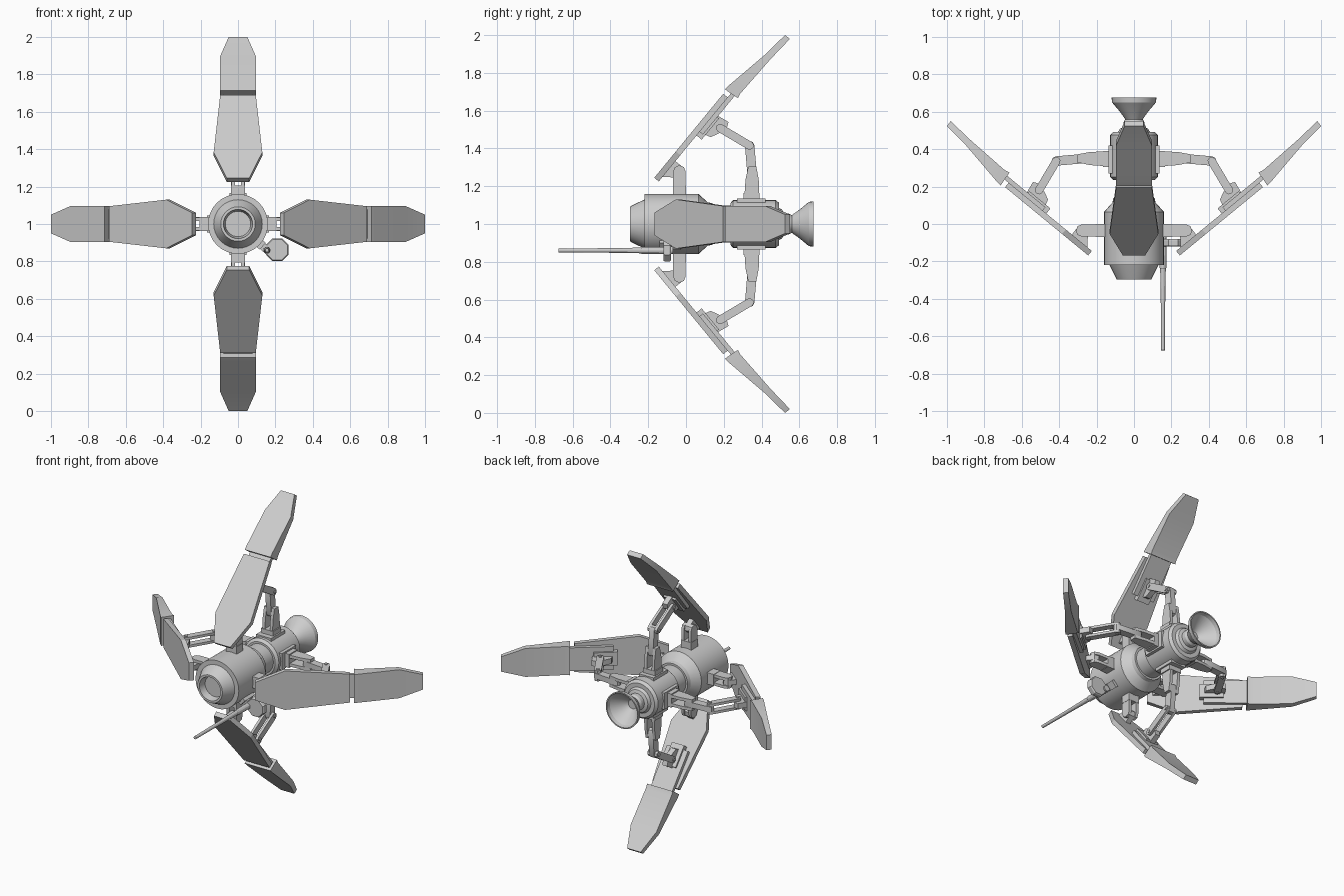
import bpy, bmesh, math
from mathutils import Matrix, Vector

if "Cube" in bpy.data.objects:
    bpy.data.objects.remove(bpy.data.objects["Cube"])

grey = bpy.data.materials.new("light_grey")
grey.diffuse_color = (0.61, 0.61, 0.61, 1)
grey.use_nodes = True
grey.node_tree.nodes["Principled BSDF"].inputs["Base Color"].default_value = grey.diffuse_color
AXIS = Matrix.Translation((0, 0, 1))      # hull axis runs along y at z = 1


def finish(name, bm, matrix):
    bmesh.ops.remove_doubles(bm, verts=bm.verts, dist=1e-5)
    bmesh.ops.recalc_face_normals(bm, faces=bm.faces)
    for f in bm.faces:
        f.smooth = True
    for e in bm.edges:
        e.smooth = e.is_manifold and e.calc_face_angle(0) < math.radians(25)
    bm.transform(matrix)
    me = bpy.data.meshes.new(name)
    bm.to_mesh(me)
    bm.free()
    me.materials.append(grey)
    ob = bpy.data.objects.new(name, me)
    bpy.context.collection.objects.link(ob)
    return ob


def lathe(name, profile, n=32, matrix=AXIS):
    """Revolve (y, radius) points about the y axis; ends at radius 0 close."""
    bm = bmesh.new()
    rings = [[bm.verts.new((r * math.sin(2 * math.pi * i / n), y, r * math.cos(2 * math.pi * i / n)))
              for i in range(n)] for y, r in profile]
    for a, b in zip(rings, rings[1:]):
        for i in range(n):
            j = (i + 1) % n
            bm.faces.new((a[i], a[j], b[j], b[i]))
    bmesh.ops.dissolve_degenerate(bm, dist=1e-6, edges=bm.edges)
    return finish(name, bm, matrix)


def loft(bm, sections):
    """Skin equal-length loops of points and cap both ends."""
    loops = [[bm.verts.new(p) for p in s] for s in sections]
    n = len(loops[0])
    for a, b in zip(loops, loops[1:]):
        for i in range(n):
            j = (i + 1) % n
            bm.faces.new((a[i], a[j], b[j], b[i]))
    bm.faces.new(loops[0])
    bm.faces.new(loops[-1])


def slab(bm, outline, x0, x1):
    """Extrude a (y, r) outline across x."""
    loft(bm, [[(x, y, r) for y, r in outline] for x in (x0, x1)])


def cheeks(bm, outline, inner, outer):
    for s in (-1, 1):
        slab(bm, outline, s * inner, s * outer)


def box(bm, x, y0, y1, z0, z1):
    slab(bm, [(y0, z0), (y1, z0), (y1, z1), (y0, z1)], -x, x)


def link_outline(a, b, w, n=5):
    """Bar with rounded ends between two (y, r) pivots."""
    ang = math.atan2(b[1] - a[1], b[0] - a[0])
    pts = []
    for c, start in ((b, -math.pi / 2), (a, math.pi / 2)):
        for i in range(n):
            t = ang + start + math.pi * i / (n - 1)
            pts.append((c[0] + w * math.cos(t), c[1] + w * math.sin(t)))
    return pts


# Hull: front module with recessed nose, connecting tube, rear module
lathe("front_hull", [(-.25, 0), (-.25, .068), (-.285, .076), (-.296, .078), (-.296, .092), (-.285, .098),
                     (-.22, .13), (-.22, .16), (.065, .16), (.115, .115), (.14, .11), (.14, 0)])
lathe("connecting_tube", [(.12, 0), (.12, .097), (.26, .097), (.26, 0)])
lathe("rear_hull", [(.235, 0), (.235, .11), (.25, .127), (.475, .127), (.492, .112), (.492, .085),
                    (.51, .075), (.52, .05), (.52, 0)])
# Engine bell, hollow
lathe("engine_bell", [(.51, 0), (.51, .055), (.545, .055), (.56, .047), (.60, .075), (.65, .117),
                      (.675, .12), (.675, .112), (.65, .107), (.60, .065), (.565, .03), (.565, 0)])

# Wing frame: origin, direction along the wing, and direction of its back side
O, D, N = Vector((-.168, .245)), Vector((.635, .773)), Vector((.773, -.635))


def on_wing(x, s, t):
    p = O + D * s + N * t
    return (x, p.x, p.y)


def build_wing(tag, m):
    # Inner panel
    bm = bmesh.new()
    half = [(.06, 0), (.13, .18), (.095, .575)]
    outline = half + [(-x, s) for x, s in reversed(half)]
    loft(bm, [[on_wing(x, s, t) for x, s in outline] for t in (0, .031)])
    finish("inner_panel_" + tag, bm, m)

    # Back plate joining the two panels
    bm = bmesh.new()
    loft(bm, [[on_wing(x, s, t) for x, s in ((-.078, .34), (.078, .34), (.078, .64), (-.078, .64))]
              for t in (.03, .054)])
    finish("back_plate_" + tag, bm, m)

    # Outer panel: thick root thinning to the tip
    bm = bmesh.new()
    secs = [(.206, .713, .275, .666, .095), (.225, .732, .287, .690, .095),
            (.42, .898, .447, .872, .095), (.524, 1.0, .55, .98, .05)]
    loft(bm, [[(-w, fy, fr), (w, fy, fr), (w, by, br), (-w, by, br)] for fy, fr, by, br, w in secs])
    finish("outer_panel_" + tag, bm, m)

    # Front hinge: block and fork on hull, lug on panel, pin
    bm = bmesh.new()
    box(bm, .038, -.07, 0, .13, .205)
    cheeks(bm, [(-.068, .2), (-.002, .2)] + link_outline((-.035, .22), (-.035, .278), .033)[:5], .017, .036)
    finish("front_fork_" + tag, bm, m)
    bm = bmesh.new()
    slab(bm, [(-.125, .25), (-.06, .335), (-.015, .30), (-.01, .27), (-.04, .245)], -.017, .017)
    finish("front_lug_" + tag, bm, m)

    # Rear arm: base and tapering fork on rear hull
    bm = bmesh.new()
    box(bm, .055, .27, .42, .1, .135)
    box(bm, .045, .305, .39, .13, .165)
    cheeks(bm, [(.31, .16), (.388, .16), (.385, .235), (.372, .305), (.33, .305), (.315, .235)], .018, .038)
    finish("rear_fork_" + tag, bm, m)
    # Lower link (single bar) and upper link (two bars with pins)
    bm = bmesh.new()
    slab(bm, link_outline((.35, .265), (.337, .415), .025), -.018, .018)
    finish("lower_link_" + tag, bm, m)
    bm = bmesh.new()
    cheeks(bm, link_outline((.337, .415), (.18, .508), .022), .018, .035)
    for p in ((.337, .415), (.18, .508)):
        slab(bm, [(p[0] + .011 * math.cos(a * math.pi / 4), p[1] + .011 * math.sin(a * math.pi / 4))
                  for a in range(8)], -.04, .04)
    finish("upper_link_" + tag, bm, m)
    # Panel mount for the upper link
    bm = bmesh.new()
    loft(bm, [[on_wing(x, s, t) for x, s in ((-.045, .315), (.045, .315), (.045, .46), (-.045, .46))]
              for t in (.03, .066)])
    slab(bm, [(.09, .478), (.165, .575), (.225, .54), (.215, .505), (.165, .475), (.13, .46)], -.018, .018)
    finish("panel_mount_" + tag, bm, m)


for k, tag in enumerate(("top", "right", "bottom", "left")):
    build_wing(tag, AXIS @ Matrix.Rotation(k * math.pi / 2, 4, 'Y'))

# Side boom: bracket on hull, eight-sided disc, long tapered rod
diag = AXIS @ Matrix.Rotation(math.radians(132), 4, 'Y')
bm = bmesh.new()
box(bm, .024, -.14, -.03, .13, .178)
box(bm, .02, -.12, -.08, .17, .225)
finish("boom_bracket", bm, diag)
lathe("boom_disc", [(-.12, 0), (-.12, .06), (-.112, .066), (-.088, .066), (-.08, .06), (-.08, 0)], 8,
      Matrix.Translation((.21, 0, .862)) @ Matrix.Rotation(math.pi / 8, 4, 'Y'))
lathe("boom_rod", [(-.675, 0), (-.675, .01), (-.42, .012), (-.24, .015), (-.235, .018), (-.07, .02), (-.07, 0)], 12,
      Matrix.Translation((.155, 0, .86)))
